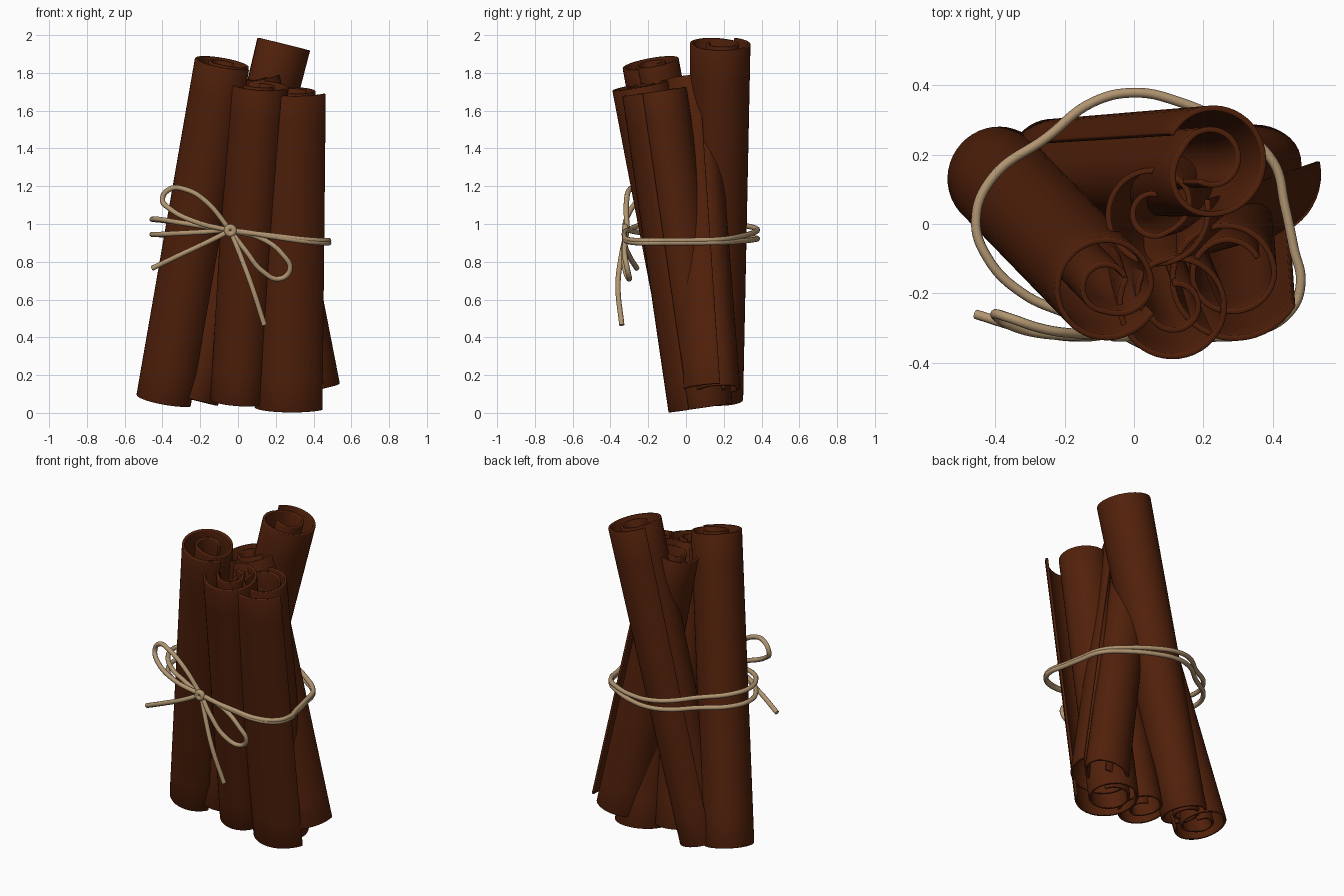
import bpy, bmesh, math
from mathutils import Vector

cube = bpy.data.objects.get("Cube")
if cube:
    bpy.data.objects.remove(cube, do_unlink=True)


def make_material(name, rgb):
    mat = bpy.data.materials.new(name)
    mat.use_nodes = True
    mat.diffuse_color = (*rgb, 1)
    bsdf = mat.node_tree.nodes["Principled BSDF"]
    bsdf.inputs["Base Color"].default_value = (*rgb, 1)
    bsdf.inputs["Roughness"].default_value = 0.8
    return mat


bark = make_material("bark brown", (0.083, 0.0148, 0.0032))
twine = make_material("twine tan", (0.44, 0.30, 0.165))

WALL = 0.016
STEPS = 80
RINGS = 10


def spiral_point(s, radius, lip, spin, outer, curl, core, flare):
    """Point on the rolled sheet: one wide turn that steps in to a tighter curl."""
    turn = s * (outer + curl)
    angle = math.radians(lip) + spin * turn * math.tau
    wide = radius + flare * (1 - min(turn / outer, 1)) ** 1.5
    step = min(1, max(0, (turn - outer) / 0.3))
    step = step * step * (3 - 2 * step)
    tight = radius * (core - 0.12 * max(0, turn - outer) / curl)
    r = wide + (tight - wide) * step
    return Vector((math.cos(angle), math.sin(angle))) * r


def rolled_stick(name, bottom, top, r_bottom, r_top, lip, spin=-1,
                 outer=0.9, curl=0.95, core=0.58, flare=0.025):
    """A sheet of bark rolled up along the axis from bottom to top."""
    bottom, top = Vector(bottom), Vector(top)
    axis = (top - bottom).normalized()
    u = (Vector((1, 0, 0)) - axis * axis.x).normalized()
    v = axis.cross(u)
    bm = bmesh.new()
    rows = []
    for i in range(RINGS + 1):
        t = i / RINGS
        radius = r_bottom + (r_top - r_bottom) * t - WALL / 2
        row = []
        for j in range(STEPS + 1):
            p = spiral_point(j / STEPS, radius, lip, spin, outer, curl, core, flare)
            row.append(bm.verts.new(bottom.lerp(top, t) + u * p.x + v * p.y))
        rows.append(row)
    for a, b in zip(rows, rows[1:]):
        for j in range(STEPS):
            bm.faces.new((a[j], a[j + 1], b[j + 1], b[j]))
    bmesh.ops.recalc_face_normals(bm, faces=bm.faces)
    mesh = bpy.data.meshes.new(name)
    bm.to_mesh(mesh)
    bm.free()
    mesh.materials.append(bark)
    obj = bpy.data.objects.new(name, mesh)
    bpy.context.collection.objects.link(obj)
    solid = obj.modifiers.new("wall", 'SOLIDIFY')
    solid.thickness = WALL
    solid.offset = 0
    bevel = obj.modifiers.new("soft_rim", 'BEVEL')
    bevel.width = 0.004
    bevel.segments = 2
    bevel.limit_method = 'ANGLE'
    bevel.angle_limit = math.radians(50)
    bpy.ops.object.select_all(action='DESELECT')
    obj.select_set(True)
    bpy.context.view_layer.objects.active = obj
    for mod in ("wall", "soft_rim"):
        bpy.ops.object.modifier_apply(modifier=mod)
    bpy.ops.object.shade_smooth_by_angle(angle=math.radians(50))


def cord(name, points, closed=False, radius=0.014):
    """A round cord running smoothly through the points."""
    curve = bpy.data.curves.new(name, 'CURVE')
    curve.dimensions = '3D'
    curve.bevel_depth = radius
    curve.bevel_resolution = 3
    curve.resolution_u = 8
    curve.use_fill_caps = True
    spline = curve.splines.new('BEZIER')
    spline.bezier_points.add(len(points) - 1)
    for bp, p in zip(spline.bezier_points, points):
        bp.co = p
        bp.handle_left_type = bp.handle_right_type = 'AUTO'
    spline.use_cyclic_u = closed
    curve.materials.append(twine)
    bpy.context.collection.objects.link(bpy.data.objects.new(name, curve))


# Rolled bark sticks
rolled_stick("right_leaning_stick", (-.39, .14, .07), (-.08, -.18, 1.855), .14, .14, -30)
rolled_stick("front_stick", (.005, .07, .06), (.118, -.235, 1.735), .13, .145, 150, spin=1)
rolled_stick("left_front_stick", (.255, .1, .03), (.272, -.145, 1.705), .14, .14, -25,
             core=.85, flare=.075)
rolled_stick("left_back_stick", (.355, .135, .12), (.055, .03, 1.76), .15, .13, 15, flare=.04)
rolled_stick("tall_back_stick", (-.242, .172, .07), (.224, .188, 1.957), .145, .168, 150,
             outer=.7, curl=1.05, flare=-.022)

# Twine wrapped twice around the bundle
KNOT = Vector((-.04, -.312, .965))
plan = [(-.2, -.255), (-.32, -.2), (-.42, -.1), (-.455, .01), (-.41, .13),
        (-.25, .25), (-.12, .35), (0, .378), (.12, .355), (.28, .28), (.4, .18),
        (.435, .05), (.46, -.07), (.48, -.17), (.45, -.25), (.35, -.31), (.2, -.325)]
for name, left_z, right_z in (("upper_wrap", 1.025, .912), ("lower_wrap", .945, .9)):
    path = [KNOT]
    for x, y in plan:
        t = min(1, max(0, (x + .45) / .9))
        if y > -.1:
            # behind the bundle the strands keep apart
            z = left_z + (right_z - left_z) * t
        elif x < 0:
            z = KNOT.z + (left_z - KNOT.z) * min(1, (KNOT.x - x) / .38)
        else:
            z = KNOT.z + (right_z - KNOT.z) * min(1, (x - KNOT.x) / .45)
        path.append((x, y, z))
    cord(name, path, closed=True)

# Bow loops and loose ends
cord("bow_loop_right", [KNOT, (-.17, -.315, 1.12), (-.27, -.3, 1.18), (-.36, -.27, 1.185),
                        (-.4, -.26, 1.13), (-.36, -.29, 1.08), (-.22, -.32, 1.01), KNOT])
cord("bow_loop_left", [KNOT, (.13, -.32, .92), (.235, -.325, .84), (.275, -.31, .76),
                       (.22, -.3, .71), (.13, -.32, .75), (.04, -.33, .86), KNOT])
cord("loose_end_right", [KNOT, (-.16, -.325, .905), (-.32, -.3, .83), (-.455, -.26, .765)])
cord("loose_end_left", [KNOT, (.01, -.34, .84), (.07, -.36, .68), (.14, -.34, .465)])

# Knot at the middle of the bow
cord("knot", [KNOT + Vector((.018 * math.cos(a), -.01, .018 * math.sin(a)))
              for a in (i * math.tau / 8 for i in range(8))], closed=True, radius=.017)
